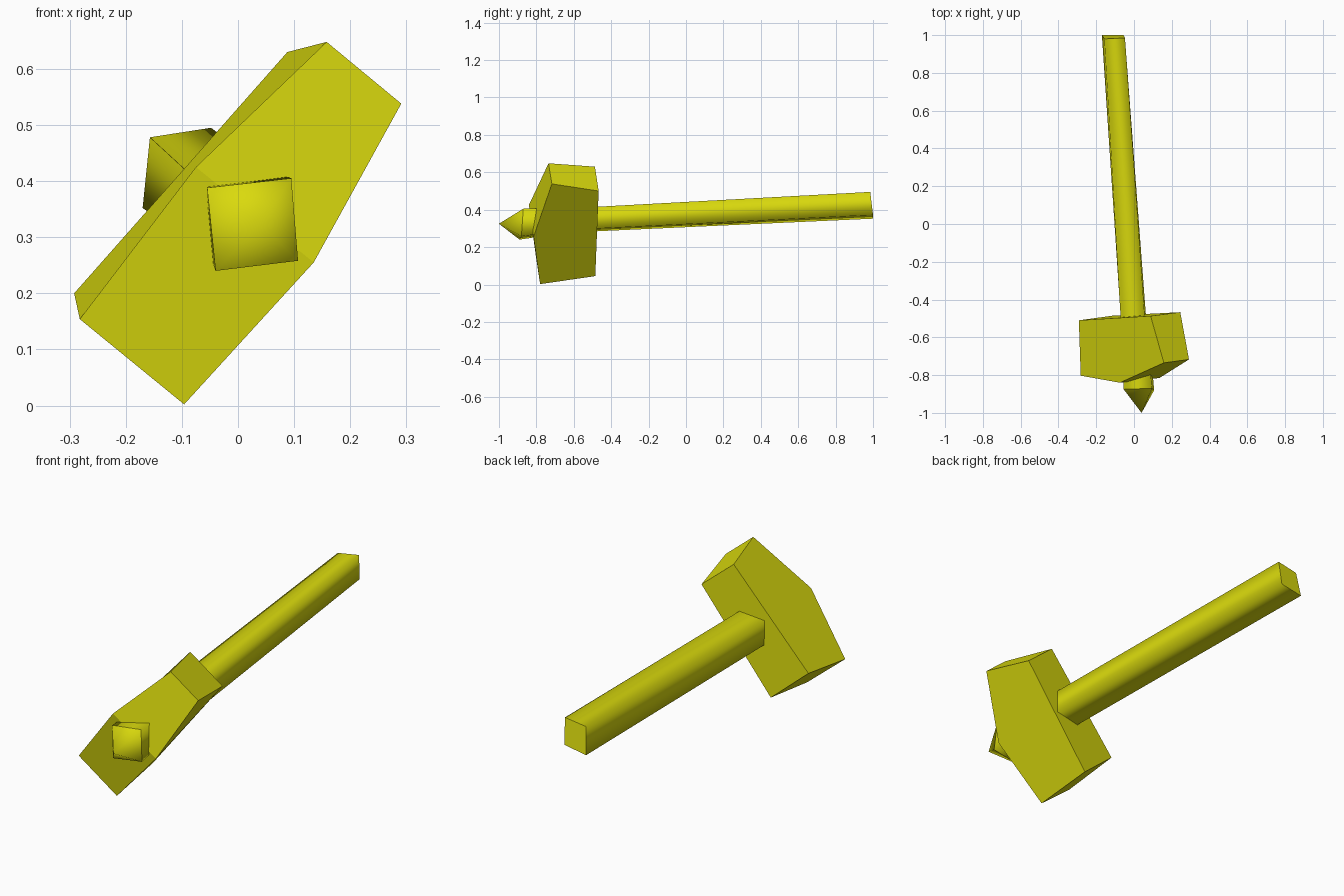
import bpy, bmesh

if "Cube" in bpy.data.objects:
    bpy.data.objects.remove(bpy.data.objects["Cube"])

mat = bpy.data.materials.new("olive yellow")
mat.diffuse_color = (0.70, 0.70, 0.004, 1)
mat.use_nodes = True
mat.node_tree.nodes["Principled BSDF"].inputs["Base Color"].default_value = mat.diffuse_color


def build(name, rings, tip=None, smooth=False, sharp_rings=()):
    """Loft four-sided rings; end in a cap, or in a point when tip is given."""
    bm = bmesh.new()
    loops = [[bm.verts.new(p) for p in ring] for ring in rings]
    for a, b in zip(loops, loops[1:]):
        for i in range(4):
            j = (i + 1) % 4
            bm.faces.new((a[i], a[j], b[j], b[i]))
    bm.faces.new(loops[0])
    if tip:
        point = bm.verts.new(tip)
        for i in range(4):
            bm.faces.new((loops[-1][i], loops[-1][(i + 1) % 4], point))
    else:
        bm.faces.new(loops[-1])
    bmesh.ops.recalc_face_normals(bm, faces=bm.faces)
    for f in bm.faces:
        f.smooth = smooth
    for r in sharp_rings:
        for i in range(4):
            bm.edges.get((loops[r][i], loops[r][(i + 1) % 4])).smooth = False
    finish(name, bm)


def finish(name, bm):
    mesh = bpy.data.meshes.new(name)
    bm.to_mesh(mesh)
    bm.free()
    mesh.materials.append(mat)
    obj = bpy.data.objects.new(name, mesh)
    bpy.context.collection.objects.link(obj)


# Square handle with rounded shading, running back from the head
build("handle", [
    [(-.157, .98, .478), (-.048, .985, .495), (-.055, 1, .372), (-.17, 1, .352)],
    [(-.072, -.47, .400), (.055, -.47, .416), (.062, -.47, .300), (-.072, -.47, .285)],
    [(-.06, -.65, .395), (.07, -.65, .411), (.078, -.65, .285), (-.06, -.65, .272)],
], smooth=True, sharp_rings=(0, 2))

# Collar and pointed spike in front of the head
build("spike", [
    [(-.055, -.70, .395), (.08, -.70, .411), (.09, -.70, .282), (-.05, -.70, .268)],
    [(-.055, -.875, .388), (.095, -.87, .405), (.107, -.88, .258), (-.04, -.89, .240)],
], tip=(.04, -1, .325), smooth=True, sharp_rings=(0, 1))

# Faceted head: flat back, front ridge across the middle
head = bmesh.new()
v = [head.verts.new(p) for p in (
    (-.292, -.51, .20), (.088, -.487, .63), (.245, -.467, .50), (-.11, -.485, .045),   # back
    (-.282, -.803, .154), (.158, -.735, .648), (.291, -.717, .538), (-.096, -.78, .002),  # front
    (-.075, -.84, .425), (.135, -.815, .255))]                                         # ridge
for ids in ((0, 1, 2, 3), (0, 4, 7, 3), (1, 5, 6, 2), (4, 8, 9, 7), (8, 5, 6, 9),
            (0, 1, 5, 8, 4), (3, 2, 6, 9, 7)):
    head.faces.new([v[i] for i in ids])
bmesh.ops.recalc_face_normals(head, faces=head.faces)
finish("hammer_head", head)
